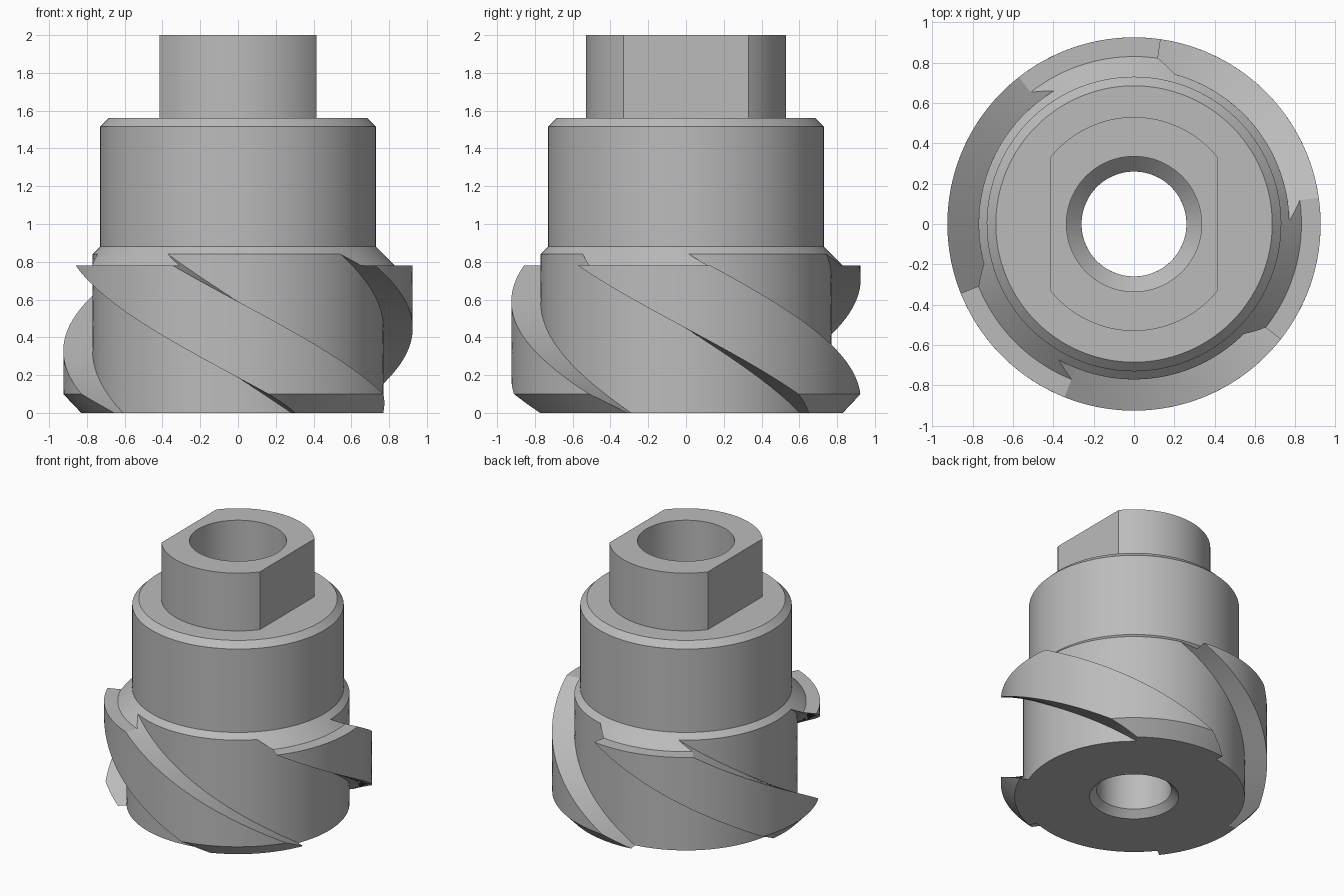
import bpy, bmesh, math

old = bpy.data.objects.get("Cube")
if old:
    bpy.data.objects.remove(old, do_unlink=True)

# One steel colour
steel = bpy.data.materials.new("steel_grey")
steel.use_nodes = True
steel.diffuse_color = (0.5, 0.5, 0.5, 1)
steel.node_tree.nodes["Principled BSDF"].inputs["Base Color"].default_value = (0.5, 0.5, 0.5, 1)

TOP = 0.84              # height where the helical teeth run out
TWIST = 115             # degrees of helix per unit of height
TEETH, START, WIDTH = 3, 74.9, 46.3
PITCH = 360 / TEETH
FLAT, SHANK = 0.415, 0.53
CORE, OUTER, END = 0.77, 0.925, 0.83

# Closed turning profile: height, radius in the gullets, radius on the teeth
profile = [
    (0, 0.31, 0.31), (0, CORE, END), (0.1, CORE, OUTER),
    (0.78, CORE, OUTER), (0.78, CORE, END), (TOP, CORE, CORE),
    (0.88, 0.73, 0.73), (1.515, 0.73, 0.73), (1.56, 0.685, 0.685),
    (1.56, SHANK, SHANK), (2, SHANK, SHANK),
    (2, 0.335, 0.335), (1.0, 0.335, 0.335), (0.925, 0.26, 0.26),
    (TOP, 0.26, 0.26), (0.05, 0.26, 0.26),
]


def subdivide(rows):
    """Add extra rows wherever the helix twists."""
    out = []
    for i, a in enumerate(rows):
        b = rows[(i + 1) % len(rows)]
        twisted = abs(min(a[0], TOP) - min(b[0], TOP))
        n = max(1, math.ceil(twisted / 0.02))
        for s in range(n):
            out.append((i, [p + (q - p) * s / n for p, q in zip(a, b)]))
    return out


def make_columns():
    """Angles around the axis, doubled at each tooth wall."""
    cols = []
    for k in range(TEETH):
        a = START + PITCH * k
        cols += [(a + WIDTH * i / 18, True) for i in range(19)]
        gap = PITCH - WIDTH
        cols += [(a + WIDTH + gap * i / 28, False) for i in range(29)]
    corner = math.degrees(math.acos(FLAT / SHANK))
    for a in (corner, 180 - corner, 180 + corner, 360 - corner):
        if a < START:
            a += 360
        cols.append((a, (a - START) % PITCH < WIDTH))
    return sorted(cols, key=lambda c: round(c[0], 5))


# Milling cutter: shank with two flats, collar, toothed body and stepped bore
bm = bmesh.new()
columns = make_columns()
rings = []
for index, (z, r_gullet, r_tooth) in subdivide(profile):
    pass_twist = TWIST * max(0, TOP - z)
    ring = []
    for angle, tooth in columns:
        t = math.radians(angle + pass_twist)
        r = r_tooth if tooth else r_gullet
        if index in (9, 10):
            r = min(r, FLAT / max(abs(math.cos(t)), 0.01))
        ring.append(bm.verts.new((r * math.cos(t), r * math.sin(t), z)))
    rings.append(ring)

count = len(columns)
for i, ring in enumerate(rings):
    above = rings[(i + 1) % len(rings)]
    for j in range(count):
        k = (j + 1) % count
        bm.faces.new((ring[j], ring[k], above[k], above[j]))

bmesh.ops.remove_doubles(bm, verts=bm.verts, dist=0.0001)
bmesh.ops.recalc_face_normals(bm, faces=bm.faces)
mesh = bpy.data.meshes.new("milling_cutter")
bm.to_mesh(mesh)
bm.free()
mesh.materials.append(steel)
cutter = bpy.data.objects.new("milling_cutter", mesh)
bpy.context.collection.objects.link(cutter)

# Smooth turned surfaces with crisp edges
bpy.ops.object.select_all(action="DESELECT")
cutter.select_set(True)
bpy.context.view_layer.objects.active = cutter
bpy.ops.object.shade_smooth_by_angle(angle=math.radians(25))
